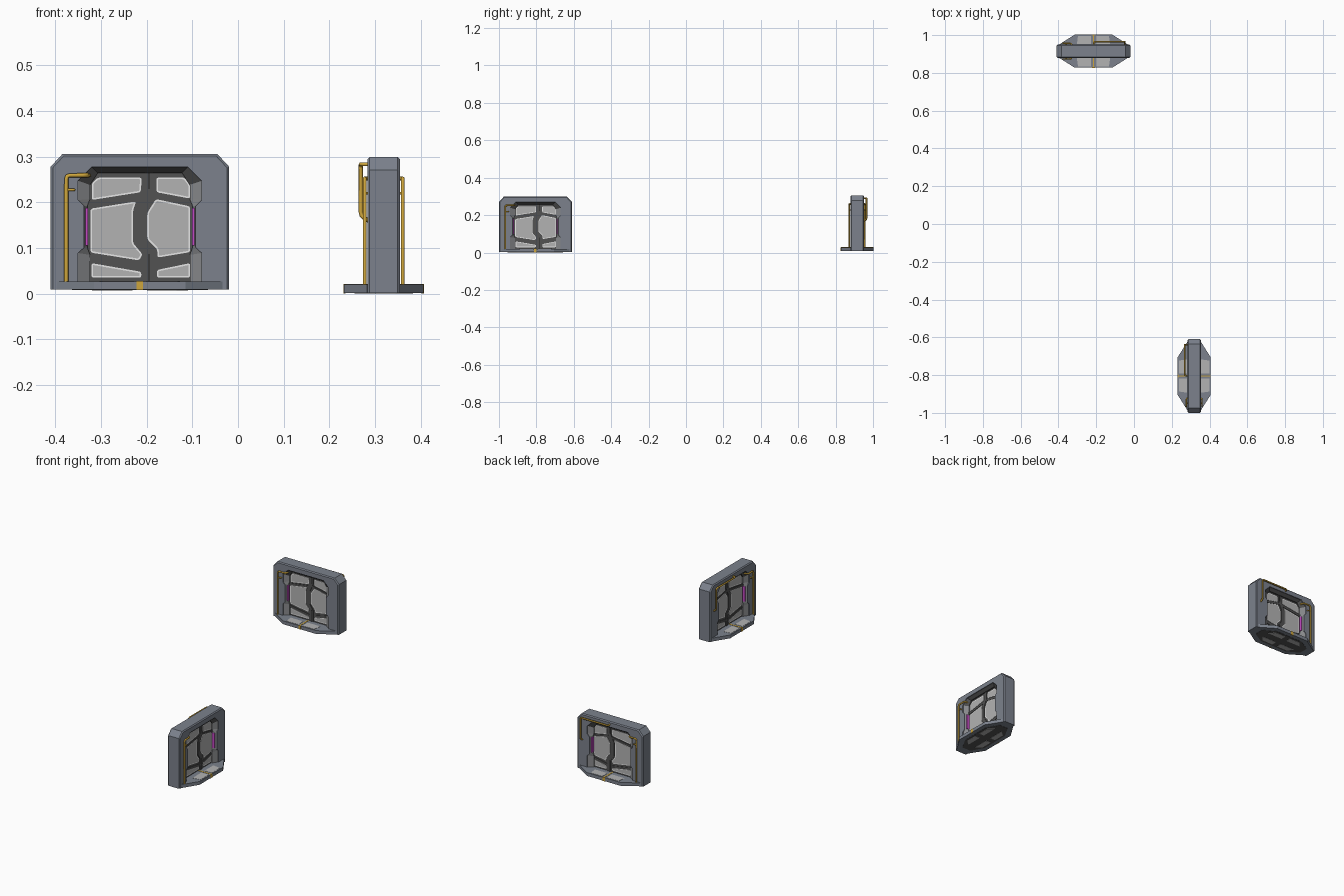
import bpy, bmesh
from mathutils import Matrix, Vector
from math import pi

cube = bpy.data.objects.get("Cube")
if cube:
    bpy.data.objects.remove(cube)


def material(name, r, g, b):
    m = bpy.data.materials.new(name)
    m.use_nodes = True
    m.diffuse_color = (r, g, b, 1)
    m.node_tree.nodes["Principled BSDF"].inputs["Base Color"].default_value = (r, g, b, 1)
    return m


STEEL = material("blue grey steel", .2, .222, .265)
BEZEL = material("mid grey", .25, .255, .265)
DARK = material("charcoal", .085, .085, .085)
SEAM = material("seam black", .015, .015, .015)
PANEL = material("light grey panel", .45, .45, .45)
WHITE = material("white trim", .95, .95, .95)
GOLD = material("gold", .62, .38, .045)
PINK = material("magenta light", .55, .07, .55)

parts = []  # (name, mesh) shared by both gates


def finish(name, bm, *mats):
    bmesh.ops.recalc_face_normals(bm, faces=bm.faces)
    mesh = bpy.data.meshes.new(name)
    bm.to_mesh(mesh)
    bm.free()
    for m in mats:
        mesh.materials.append(m)
    parts.append((name, mesh))


def prism(pts, lo, hi, axis="y"):
    """Extrude a flat outline along y (outline in xz) or z (outline in xy)."""
    bm = bmesh.new()
    place = (lambda a, b, t: (a, t, b)) if axis == "y" else (lambda a, b, t: (a, b, t))
    rings = [[bm.verts.new(place(a, b, t)) for a, b in pts] for t in (lo, hi)]
    for ring in rings:
        bm.faces.new(ring)
    for i in range(len(pts)):
        j = (i + 1) % len(pts)
        bm.faces.new((rings[0][i], rings[0][j], rings[1][j], rings[1][i]))
    bmesh.ops.recalc_face_normals(bm, faces=bm.faces)
    return bm


def rect(x0, x1, y0, y1):
    return [(x0, y0), (x1, y0), (x1, y1), (x0, y1)]


def arch(half):
    """Complete a right-hand outline (bottom to top) with its mirrored left side."""
    return half + [(-x, z) for x, z in reversed(half)]


def band(path, w):
    """Zigzag strip of constant horizontal width around a vertical path."""
    return [(x - w, z) for x, z in path] + [(x + w, z) for x, z in reversed(path)]


# Frame with chamfered top corners and a notched opening
opening = arch([(.135, .002), (.135, .082), (.122, .094), (.122, .185),
                (.135, .198), (.135, .24), (.105, .27)])
outer = arch([(.195, .002), (.195, .271), (.169, .299)])
bm = prism(outer + opening[::-1], -.0355, .0355)
rim = [e for e in bm.edges
       if abs(e.verts[0].co.y - e.verts[1].co.y) < .001
       and all(abs(v.co.x) > .15 or v.co.z > .275 for v in e.verts)]
bmesh.ops.bevel(bm, geom=rim, offset=.005, segments=1, affect="EDGES")
finish("frame", bm, STEEL)

# Sloping bezel between the frame and the door
inner = arch([(.109, .002), (.109, .078), (.115, .094), (.115, .185),
              (.109, .2), (.109, .231), (.092, .257)])
bm = bmesh.new()
rings = [[bm.verts.new((x, y, z)) for x, z in ring] for ring, y in
         ((opening, -.032), (inner, -.016), (inner, .016), (opening, .032))]
for a, b in zip(rings, rings[1:] + rings[:1]):
    for i in range(len(a) - 1):
        # The top run of the bezel is dark
        bm.faces.new((a[i], a[i + 1], b[i + 1], b[i])).material_index = int(
            min(a[i].co.z, a[i + 1].co.z) > .23)
finish("bezel", bm, BEZEL, DARK)

# Side light strips
for s, side in ((1, "left"), (-1, "right")):
    finish(side + "_light", prism(rect(s * .1135, s * .1205, .099, .18), -.025, .025), PINK)

# Door slab, raised zigzag band and seam ends
finish("door", prism(arch([(.12, .01), (.12, .235), (.094, .262)]), -.01, .01), DARK)
zigzag = [(.02, .02), (.02, .08), (0, .11), (0, .178), (.02, .222), (.02, .257)]
finish("door_band", prism(band(zigzag, .009), -.013, .013), DARK)
for name, path in (("lower", zigzag[:2]), ("upper", zigzag[-2:])):
    finish(name + "_door_seam", prism(band(path, .001), -.0135, .0135), SEAM)

# Slanted ribs across the door
for name, x0, z0, x1, z1 in (("upper_left", .112, .189, .022, .208),
                             ("lower_left", .112, .07, .022, .051),
                             ("upper_right", -.112, .187, .015, .205),
                             ("lower_right", -.112, .069, .015, .048)):
    outline = [(x0, z0 - .004), (x1, z1 - .004), (x1, z1 + .004), (x0, z0 + .004)]
    finish(name + "_rib", prism(outline, -.0125, .0125), DARK)

# Light door panels with rounded corners and white trim
panels = {
    "top_right": [(-.105, .198), (.002, .215), (.004, .247), (-.092, .247), (-.105, .235)],
    "middle_right": [(-.108, .083), (-.002, .066), (.006, .079), (-.015, .104), (-.015, .175),
                     (-.008, .195), (-.108, .179)],
    "bottom_right": [(-.106, .028), (.003, .028), (.003, .041), (-.106, .06)],
    "top_left": [(.036, .215), (.11, .201), (.11, .23), (.098, .247), (.036, .247)],
    "middle_left": [(.038, .072), (.11, .084), (.11, .184), (.035, .2), (.016, .17),
                    (.016, .112), (.038, .09)],
    "bottom_left": [(.037, .028), (.11, .028), (.11, .06), (.037, .045)],
}
for name, pts in panels.items():
    bm = prism(pts, -.0125, .0125)
    edges = [e for e in bm.edges if abs(e.verts[0].co.y - e.verts[1].co.y) > .001]
    bmesh.ops.bevel(bm, geom=edges, offset=.005, segments=3, profile=.5, affect="EDGES")
    bm.normal_update()
    caps = [f for f in bm.faces if abs(f.normal.y) > .9]
    for f in bm.faces:
        f.material_index = 1
    bmesh.ops.inset_individual(bm, faces=caps, thickness=.0035)
    for f in caps:
        f.material_index = 0
    finish(name + "_panel", bm, PANEL, WHITE)


# Threshold plate with inlays
def octagon(k, front, mid):
    return [(k * .181, -mid), (k * .181, mid), (k * .1, front), (-k * .1, front),
            (-k * .181, mid), (-k * .181, -mid), (-k * .1, -front), (k * .1, -front)]


finish("threshold", prism(octagon(1, .087, .036), .002, .02, "z"), STEEL)
finish("threshold_underside", prism(octagon(.82, .064, .026), .001, .006, "z"), DARK)
finish("threshold_stripe", prism(rect(-.0035, .0035, -.087, .087), .016, .0212, "z"), GOLD)
for sy, face in ((-1, "front"), (1, "back")):
    finish(face + "_threshold_cap",
           prism(rect(-.007, .007, sy * .083, sy * .0878), .001, .021, "z"), GOLD)
    for sx, side in ((1, "left"), (-1, "right")):
        tread = [(sx * .013, sy * .037), (sx * .088, sy * .037),
                 (sx * .082, sy * .081), (sx * .013, sy * .081)]
        finish(f"{face}_{side}_tread", prism(tread, .018, .021, "z"), PANEL)
        plate = [(sx * .016, sy * .022), (sx * .105, sy * .022),
                 (sx * .08, sy * .052), (sx * .016, sy * .052)]
        finish(f"{face}_{side}_under_plate", prism(plate, 0, .004, "z"), PANEL)


# Gold pipes with rounded bends
def pipe(name, pts, radius=.0045, bend=.008):
    pts = [Vector(p) for p in pts]
    path = [pts[0]]
    for a, b, c in zip(pts, pts[1:], pts[2:]):
        p, q = b + (a - b).normalized() * bend, b + (c - b).normalized() * bend
        path += [p, (p + q) * .25 + b * .5, q]
    path.append(pts[-1])
    curve = bpy.data.curves.new(name, "CURVE")
    curve.dimensions = "3D"
    curve.bevel_depth = radius
    curve.bevel_resolution = 1
    curve.use_fill_caps = True
    spline = curve.splines.new("POLY")
    spline.points.add(len(path) - 1)
    for point, co in zip(spline.points, path):
        point.co = (*co, 1)
    curve.materials.append(GOLD)
    temp = bpy.data.objects.new(name, curve)
    mesh = bpy.data.meshes.new_from_object(temp)
    mesh.shade_smooth()
    parts.append((name, mesh))
    bpy.data.objects.remove(temp)


for s, face in ((-1, "front"), (1, "back")):
    y = s * .0415
    pipe(face + "_pipe", [(-.161, y, .015), (-.161, y, .252), (-.118, y, .252),
                          (-.11, s * .02, .252)])
    pipe(face + "_pipe_branch", [(-.161, y, .22), (-.144, y, .22), (-.144, s * .03, .22)],
         .003, .003)
pipe("back_upper_pipe", [(.002, .03, .283), (.002, .05, .283), (.165, .05, .283),
                         (.165, .05, .17), (.165, .03, .158)])

# Place the two gates, the second turned a quarter
gates = {"far": Matrix.Translation((-.2145, .915, .007)),
         "near": Matrix.Translation((.3185, -.805, 0)) @ Matrix.Rotation(pi / 2, 4, "Z")}
for gate, matrix in gates.items():
    for name, mesh in parts:
        ob = bpy.data.objects.new(f"{gate}_{name}", mesh)
        ob.matrix_world = matrix
        bpy.context.collection.objects.link(ob)
